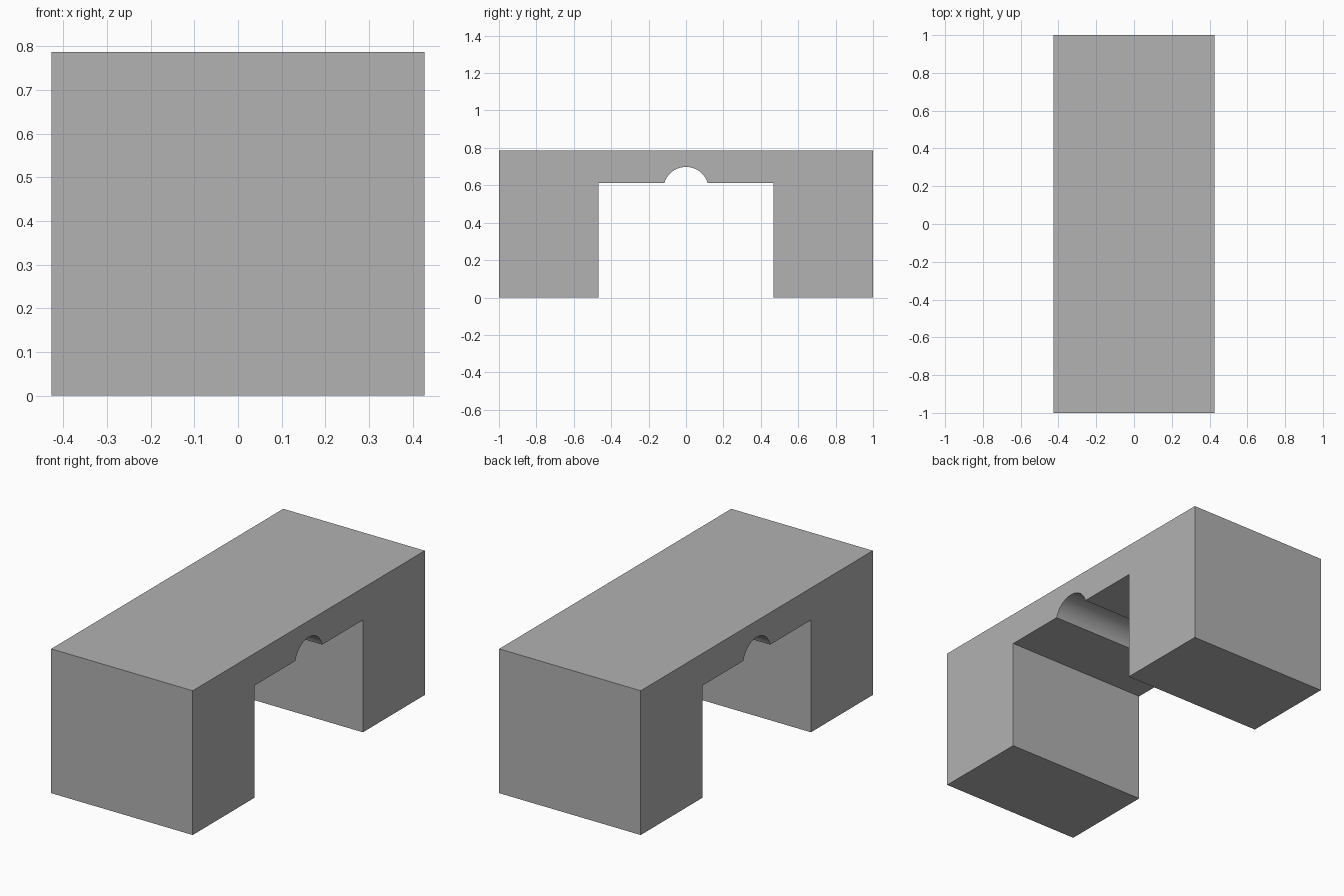
import bpy
import bmesh
from math import asin, sin, cos

if "Cube" in bpy.data.objects:
    bpy.data.objects.remove(bpy.data.objects["Cube"], do_unlink=True)

HALF_WIDTH, HALF_LENGTH, HEIGHT = 0.427, 1.0, 0.787
LEG_INNER, UNDERSIDE = 0.467, 0.612
GROOVE_HALF, GROOVE_RISE = 0.116, 0.086
ARC_STEPS = 32

# Plain grey material
grey = bpy.data.materials.new("plain grey")
grey.use_nodes = True
colour = (0.445, 0.445, 0.445, 1)
grey.diffuse_color = colour
grey.node_tree.nodes["Principled BSDF"].inputs["Base Color"].default_value = colour

# Side profile: two legs, a flat underside and a round groove in its middle
radius = (GROOVE_HALF ** 2 + GROOVE_RISE ** 2) / (2 * GROOVE_RISE)
centre_z = UNDERSIDE + GROOVE_RISE - radius
sweep = asin(GROOVE_HALF / radius)
angles = [sweep * (2 * i / ARC_STEPS - 1) for i in range(ARC_STEPS + 1)]
arc = [(radius * sin(a), centre_z + radius * cos(a)) for a in angles]
profile = [(-HALF_LENGTH, HEIGHT), (-HALF_LENGTH, 0), (-LEG_INNER, 0),
           (-LEG_INNER, UNDERSIDE), *arc, (LEG_INNER, UNDERSIDE),
           (LEG_INNER, 0), (HALF_LENGTH, 0), (HALF_LENGTH, HEIGHT)]

# Extrude the profile across the width
bm = bmesh.new()
side = bm.faces.new([bm.verts.new((-HALF_WIDTH, y, z)) for y, z in profile])
extruded = bmesh.ops.extrude_face_region(bm, geom=[side], use_keep_orig=True)
moved = [g for g in extruded["geom"] if isinstance(g, bmesh.types.BMVert)]
bmesh.ops.translate(bm, verts=moved, vec=(2 * HALF_WIDTH, 0, 0))
bmesh.ops.recalc_face_normals(bm, faces=bm.faces)

mesh = bpy.data.meshes.new("bridge_block")
bm.to_mesh(mesh)
bm.free()
mesh.materials.append(grey)
block = bpy.data.objects.new("bridge_block", mesh)
bpy.context.collection.objects.link(block)

# Smooth groove, sharp corners
bpy.ops.object.select_all(action="DESELECT")
block.select_set(True)
bpy.context.view_layer.objects.active = block
bpy.ops.object.shade_smooth_by_angle()
